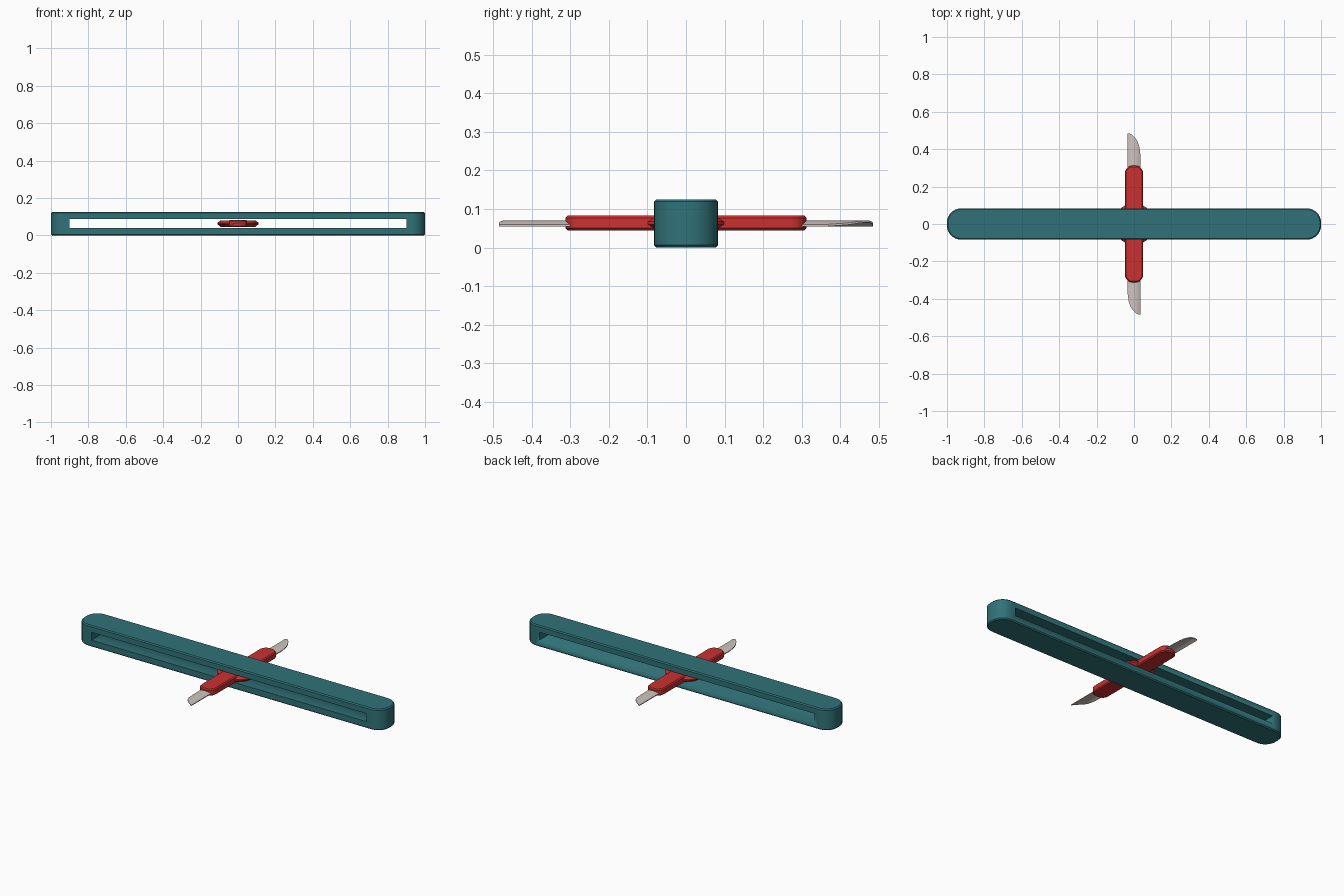
import bpy, bmesh, math

if "Cube" in bpy.data.objects:
    bpy.data.objects.remove(bpy.data.objects["Cube"])

def material(name, rgb):
    m = bpy.data.materials.new(name)
    m.diffuse_color = (*rgb, 1)
    m.use_nodes = True
    m.node_tree.nodes["Principled BSDF"].inputs["Base Color"].default_value = m.diffuse_color
    return m

TEAL = material("teal", (0.03, 0.17, 0.19))
RED = material("red", (0.6, 0.03, 0.03))
STEEL = material("steel", (0.62, 0.55, 0.52))

def finish(name, bm, mat, angle=35):
    bmesh.ops.recalc_face_normals(bm, faces=bm.faces)
    me = bpy.data.meshes.new(name)
    bm.to_mesh(me)
    bm.free()
    ob = bpy.data.objects.new(name, me)
    bpy.context.collection.objects.link(ob)
    if mat:
        me.materials.append(mat)
    bpy.ops.object.select_all(action='DESELECT')
    ob.select_set(True)
    bpy.context.view_layer.objects.active = ob
    bpy.ops.object.shade_smooth_by_angle(angle=math.radians(angle))
    return ob

def rounded_rect(hx, hy, r, steps=8):
    pts = []
    for k, (sx, sy) in enumerate([(1, 1), (-1, 1), (-1, -1), (1, -1)]):
        for i in range(steps + 1):
            a = math.pi / 2 * (k + i / steps)
            pts.append((sx * (hx - r) + r * math.cos(a), sy * (hy - r) + r * math.sin(a)))
    return pts

def stack(layers):
    """Loft closed outlines given as (points, z), capped at both ends."""
    bm = bmesh.new()
    rings = [[bm.verts.new((x, y, z)) for x, y in pts] for pts, z in layers]
    n = len(rings[0])
    for a, b in zip(rings, rings[1:]):
        for i in range(n):
            j = (i + 1) % n
            bm.faces.new((a[i], a[j], b[j], b[i]))
    bm.faces.new(rings[0])
    bm.faces.new(rings[-1])
    return bm

def bevelled_bar(hx, hy, r, z0, z1, b):
    full, small = rounded_rect(hx, hy, r), rounded_rect(hx - b, hy - b, r - b)
    return stack([(small, z0), (full, z0 + b), (full, z1 - b), (small, z1)])

# Long body with a slot cut right through from front to back
body = finish("body", bevelled_bar(1, 0.083, 0.075, 0, 0.125, 0.006), TEAL)
bm = bmesh.new()
bmesh.ops.create_cube(bm, size=1)
for v in bm.verts:
    v.co = (v.co.x * 1.8, v.co.y, v.co.z * 0.047 + 0.0635)
cutter = finish("slot_cutter", bm, None)
cutter.hide_render = True
cut = body.modifiers.new("slot", 'BOOLEAN')
cut.object, cut.operation, cut.solver = cutter, 'DIFFERENCE', 'EXACT'
bpy.context.view_layer.objects.active = body
bpy.ops.object.modifier_apply(modifier="slot")
bpy.data.objects.remove(cutter)

# Sliding handle and its round bevelled hub
finish("handle", bevelled_bar(0.049, 0.312, 0.042, 0.044, 0.083, 0.006), RED)

def circle(r, n=32):
    return [(r * math.cos(math.tau * i / n), r * math.sin(math.tau * i / n)) for i in range(n)]

finish("hub", stack([(circle(0.092), 0.046), (circle(0.11), 0.06),
                     (circle(0.11), 0.067), (circle(0.092), 0.081)]), RED)

# Arched blades: straight on one side, curving to a tip, one at each end
def blade(name, s):
    bm = bmesh.new()
    cols, t, w = 10, 0.005, 0.035
    rows = []
    for i in range(cols + 1):
        u = i / cols
        x = -w + 2 * w * u
        tip = 0.365 + 0.12 * math.sqrt(max(0, 1 - u ** 1.9))
        z = 0.07 - 0.010 * (x / w) ** 2
        rows.append([bm.verts.new((s * x, s * y, zz))
                     for y, zz in [(0.29, z - t), (tip, z - t), (tip, z), (0.29, z)]])
    for a, b in zip(rows, rows[1:]):
        for k in range(4):
            m = (k + 1) % 4
            bm.faces.new((a[k], a[m], b[m], b[k]))
    bm.faces.new(rows[0])
    bm.faces.new(rows[-1])
    finish(name, bm, STEEL)

blade("back_blade", 1)
blade("front_blade", -1)
